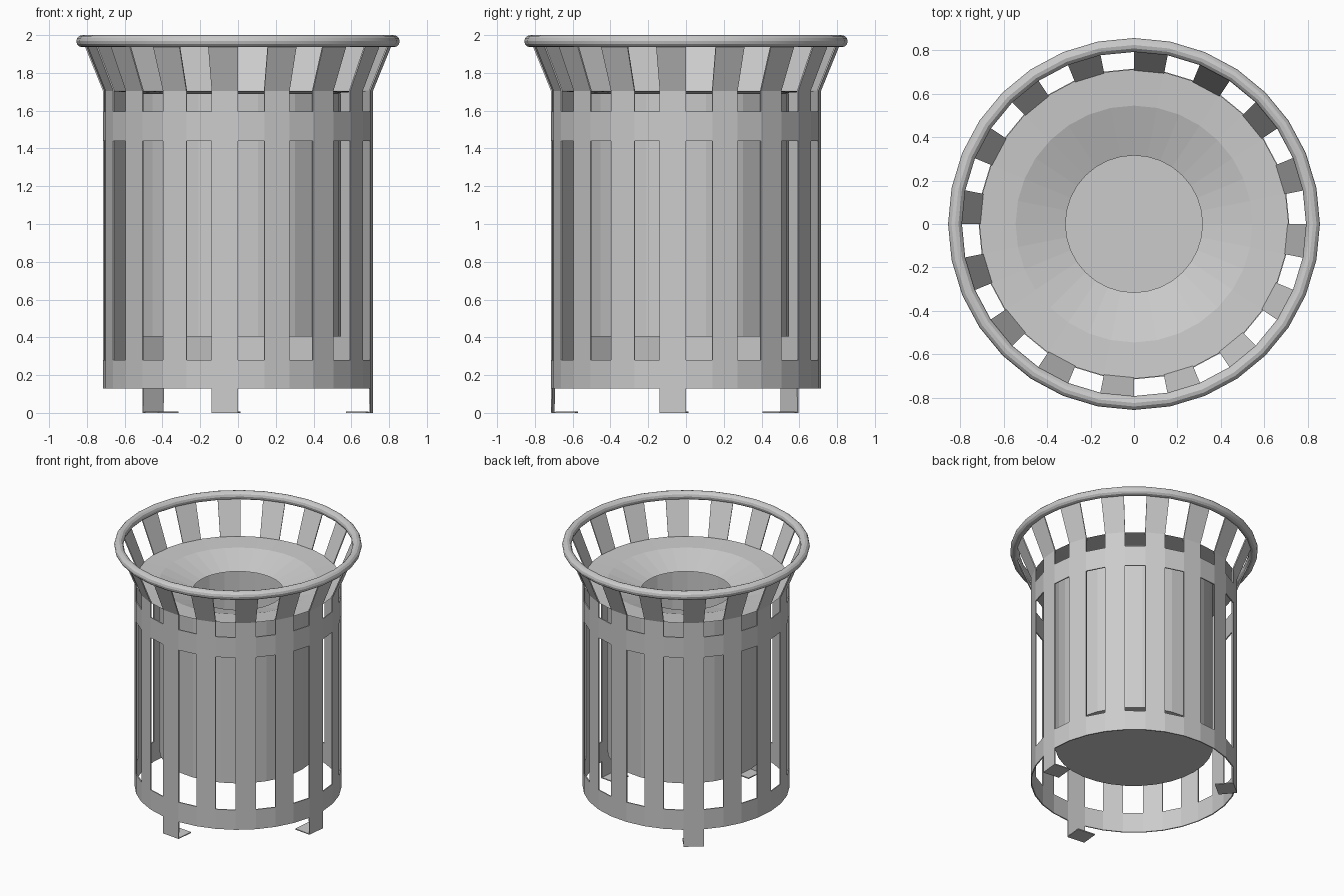
import bpy, bmesh
from math import cos, sin, radians, pi

if "Cube" in bpy.data.objects:
    bpy.data.objects.remove(bpy.data.objects["Cube"])

N = 32            # sides of the bin
R = 0.715         # outer radius
STEP = 360 / N


def polar(r, i, z):
    a = radians(i * STEP)
    return (r * cos(a), r * sin(a), z)


def finish(name, bm, thickness=0.0):
    bmesh.ops.remove_doubles(bm, verts=bm.verts, dist=1e-4)
    me = bpy.data.meshes.new(name)
    bm.to_mesh(me)
    bm.free()
    ob = bpy.data.objects.new(name, me)
    bpy.context.collection.objects.link(ob)
    if thickness:
        mod = ob.modifiers.new("thickness", 'SOLIDIFY')
        mod.thickness = thickness
        mod.offset = -1
    return ob


def quad(bm, pts):
    bm.faces.new([bm.verts.new(p) for p in pts])


def panel(bm, i, lo, hi):
    """Flat panel on side i between two (radius, z) levels."""
    quad(bm, [polar(lo[0], i, lo[1]), polar(lo[0], i + 1, lo[1]),
              polar(hi[0], i + 1, hi[1]), polar(hi[0], i, hi[1])])


def revolve(bm, profile):
    for lo, hi in zip(profile, profile[1:]):
        for i in range(N):
            panel(bm, i, lo, hi)


# Slatted outer cage: two full bands, every second side a slat flaring at the top
levels = [(R, 0.13), (R, 0.28), (R, 1.44), (R, 1.595), (R, 1.705), (0.817, 1.955)]
bm = bmesh.new()
for row, (lo, hi) in enumerate(zip(levels, levels[1:])):
    for i in range(N):
        if row in (0, 2) or i % 2 == 1:
            panel(bm, i, lo, hi)
finish("slatted_cage", bm, 0.008)

# Three legs continuing slats down, each with an inward foot plate
for n, i in enumerate((23, 31, 11)):
    bm = bmesh.new()
    panel(bm, i, (R, 0), (R, 0.13))
    a, b = polar(R, i, 0), polar(R, i + 1, 0)
    mid = radians((i + 0.5) * STEP)
    dx, dy = -0.13 * cos(mid), -0.13 * sin(mid)
    quad(bm, [b, a, (a[0] + dx, a[1] + dy, 0), (b[0] + dx, b[1] + dy, 0)])
    finish(f"leg_{n + 1}", bm, 0.008)

# Rolled top rim
bpy.ops.mesh.primitive_torus_add(major_segments=N, minor_segments=12, major_radius=0.824,
                                 minor_radius=0.032, location=(0, 0, 1.968))
rim = bpy.context.object
rim.name = "top_rim"
bpy.ops.object.shade_smooth_by_angle(angle=radians(25))

# Funnel lid with a round opening
bm = bmesh.new()
revolve(bm, [(0.315, 1.62), (0.545, 1.695), (0.712, 1.705)][::-1])
bmesh.ops.reverse_faces(bm, faces=bm.faces)
finish("funnel_lid", bm)

# Inner liner bucket with closed bottom
bm = bmesh.new()
revolve(bm, [(0.545, 0.405), (0.545, 1.69)])
bm.faces.new([bm.verts.new(polar(0.545, N - i, 0.405)) for i in range(N)])
finish("inner_liner", bm)
